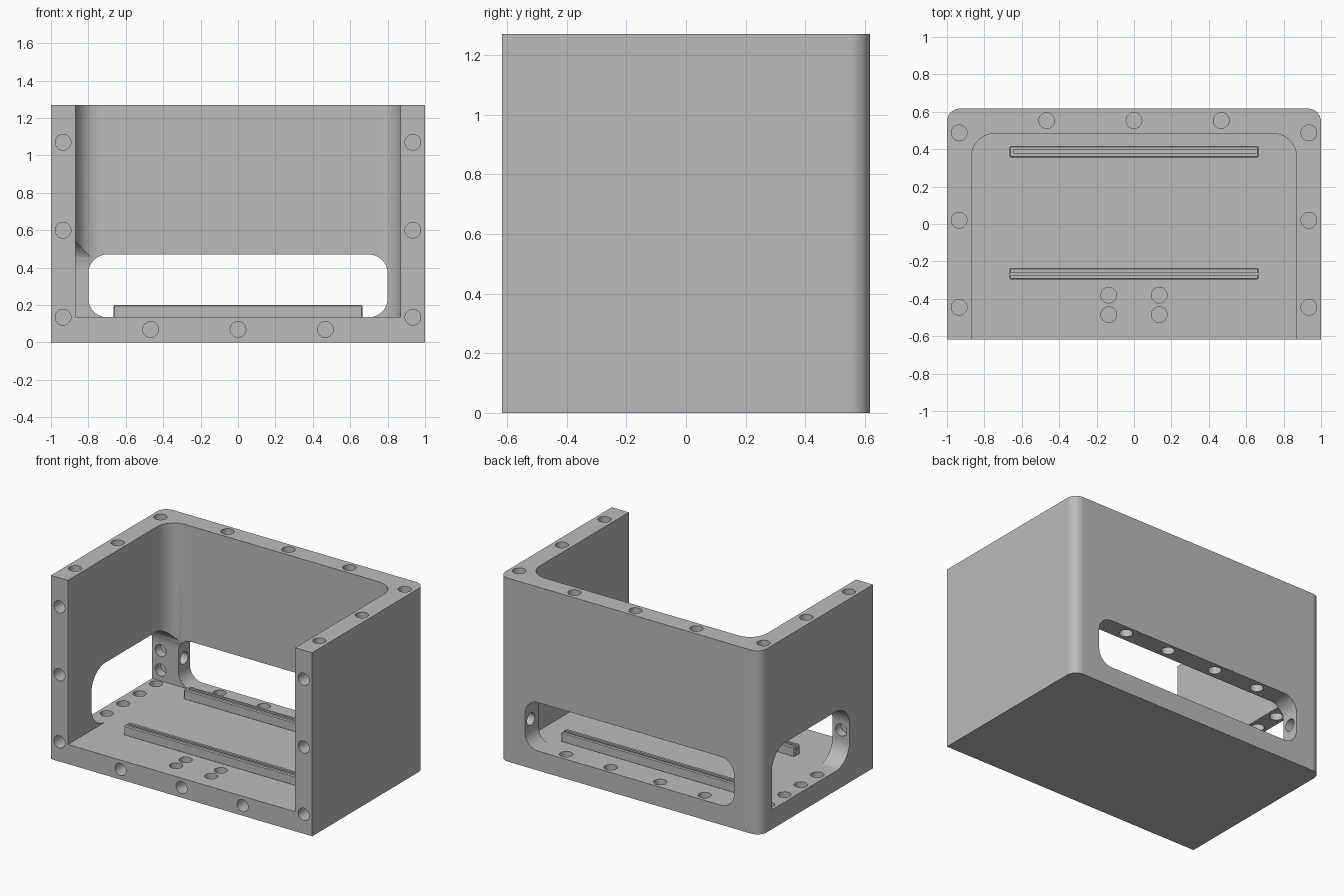
import bpy, bmesh, math
from mathutils import Vector, Matrix

if "Cube" in bpy.data.objects:
    bpy.data.objects.remove(bpy.data.objects["Cube"])

grey = bpy.data.materials.new("warm_grey")
grey.diffuse_color = (0.5, 0.5, 0.5, 1)
grey.use_nodes = True
grey.node_tree.nodes["Principled BSDF"].inputs["Base Color"].default_value = grey.diffuse_color


def rounded_rect(u0, v0, u1, v1, radii, seg=12):
    """Outline with corner radii ordered: low-low, high-low, high-high, low-high."""
    pts = []
    signs = [(1, 1), (-1, 1), (-1, -1), (1, -1)]
    corners = [(u0, v0), (u1, v0), (u1, v1), (u0, v1)]
    for i, ((u, v), (su, sv), r) in enumerate(zip(corners, signs, radii)):
        if r == 0:
            pts.append((u, v))
            continue
        for k in range(seg + 1):
            a = math.pi + (i + k / seg) * math.pi / 2
            pts.append((u + su * r + r * math.cos(a), v + sv * r + r * math.sin(a)))
    return pts


def prism(name, outline, axis, lo, hi):
    """Extrude a 2D outline along the x, y or z axis."""
    place = {"x": lambda u, v, w: (w, u, v),
             "y": lambda u, v, w: (u, w, v),
             "z": lambda u, v, w: (u, v, w)}[axis]
    bm = bmesh.new()
    face = bm.faces.new([bm.verts.new(place(u, v, lo)) for u, v in outline])
    ext = bmesh.ops.extrude_face_region(bm, geom=[face])
    verts = [g for g in ext["geom"] if isinstance(g, bmesh.types.BMVert)]
    bmesh.ops.translate(bm, verts=verts, vec=place(0, 0, hi - lo))
    return finish(name, bm)


def finish(name, bm):
    bmesh.ops.recalc_face_normals(bm, faces=bm.faces)
    mesh = bpy.data.meshes.new(name)
    bm.to_mesh(mesh)
    bm.free()
    mesh.materials.append(grey)
    obj = bpy.data.objects.new(name, mesh)
    bpy.context.collection.objects.link(obj)
    return obj


def apply_modifiers(obj):
    bpy.context.view_layer.update()
    ev = obj.evaluated_get(bpy.context.evaluated_depsgraph_get())
    mesh = bpy.data.meshes.new_from_object(ev)
    obj.modifiers.clear()
    obj.data = mesh


def cut(obj, cutter):
    mod = obj.modifiers.new("cut", "BOOLEAN")
    mod.operation, mod.solver, mod.object = "DIFFERENCE", "EXACT", cutter
    apply_modifiers(obj)
    bpy.data.objects.remove(cutter)


def smooth(obj):
    bpy.ops.object.select_all(action="DESELECT")
    obj.select_set(True)
    bpy.context.view_layer.objects.active = obj
    bpy.ops.object.shade_smooth_by_angle(angle=math.radians(30))
    mod = obj.modifiers.new("flat_faces", "WEIGHTED_NORMAL")
    mod.keep_sharp = True


# Housing: block with rounded back corners, open at the front and top
H = 1.27
housing = prism("housing", rounded_rect(-1, -0.617, 1, 0.617, (0, 0, 0.07, 0.07)), "z", 0, H)
cut(housing, prism("cavity", rounded_rect(-0.87, -0.9, 0.87, 0.485, (0, 0, 0.13, 0.13)),
                   "z", 0.135, 1.6))

# Back window and left window
cut(housing, prism("back_window", rounded_rect(-0.8, 0.135, 0.8, 0.47, (0.1,) * 4),
                   "y", 0.3, 0.8))
cut(housing, prism("left_window", rounded_rect(-0.36, 0.135, 0.49, 0.545, (0.15, 0, 0.15, 0.15)),
                   "x", -1.2, -0.7))

# Screw holes: (mouth position, direction into the wall, depth)
holes = []
for x in (-0.935, 0.935):
    holes += [((x, y, H), (0, 0, -1), 0.1) for y in (-0.445, 0.02, 0.487)]
    holes += [((x, -0.617, z), (0, 1, 0), 0.1) for z in (0.135, 0.6, 1.07)]
for x in (-0.467, 0, 0.467):
    holes.append(((x, 0.553, H), (0, 0, -1), 0.1))
    holes.append(((x, -0.617, 0.07), (0, 1, 0), 0.1))
for x in (-0.135, 0.135):
    holes += [((x, y, 0.135), (0, 0, -1), 0.06) for y in (-0.485, -0.38)]
# holes around the back window
for x in (-0.53, -0.19, 0.19, 0.53):
    holes.append(((x, 0.553, 0.135), (0, 0, -1), 0.06))
    holes.append(((x, 0.553, 0.47), (0, 0, 1), 0.06))
for s in (-1, 1):
    holes.append(((0.8 * s, 0.553, 0.305), (s, 0, 0), 0.06))
# holes around the left window
holes += [((-0.935, y, 0.135), (0, 0, -1), 0.06) for y in (-0.1, 0.08, 0.26, 0.44)]
holes += [((-0.935, y, 0.545), (0, 0, 1), 0.06) for y in (-0.1, 0.08, 0.26)]
holes += [((-0.935, 0.49, z), (0, 1, 0), 0.06) for z in (0.21, 0.345)]
holes.append(((-0.935, -0.36, 0.345), (0, -1, 0), 0.06))

bm = bmesh.new()
for pos, direction, depth in holes:
    d = Vector(direction)
    mid = Vector(pos) + d * (depth - 0.01) / 2
    rot = d.to_track_quat("Z", "Y").to_matrix().to_4x4()
    bmesh.ops.create_cone(bm, cap_ends=True, segments=32, radius1=0.042, radius2=0.042,
                          depth=depth + 0.01, matrix=Matrix.Translation(mid) @ rot)
cut(housing, finish("screw_holes", bm))
smooth(housing)


# Slotted rails on the floor
def rail(name, y0, y1, slot):
    obj = prism(name, rounded_rect(-0.665, y0, 0.665, y1, (0,) * 4), "z", 0.13, 0.2)
    bev = obj.modifiers.new("soft_edges", "BEVEL")
    bev.width, bev.segments = 0.006, 1
    apply_modifiers(obj)
    cut(obj, prism("slot", rounded_rect(*slot), "z", 0.17, 0.3))


rail("back_rail", 0.355, 0.417, (-0.645, 0.378, 0.657, 0.398, (0.006,) * 4, 4))
rail("front_rail", -0.298, -0.235, (-0.8, -0.276, 0.8, -0.258, (0,) * 4))
